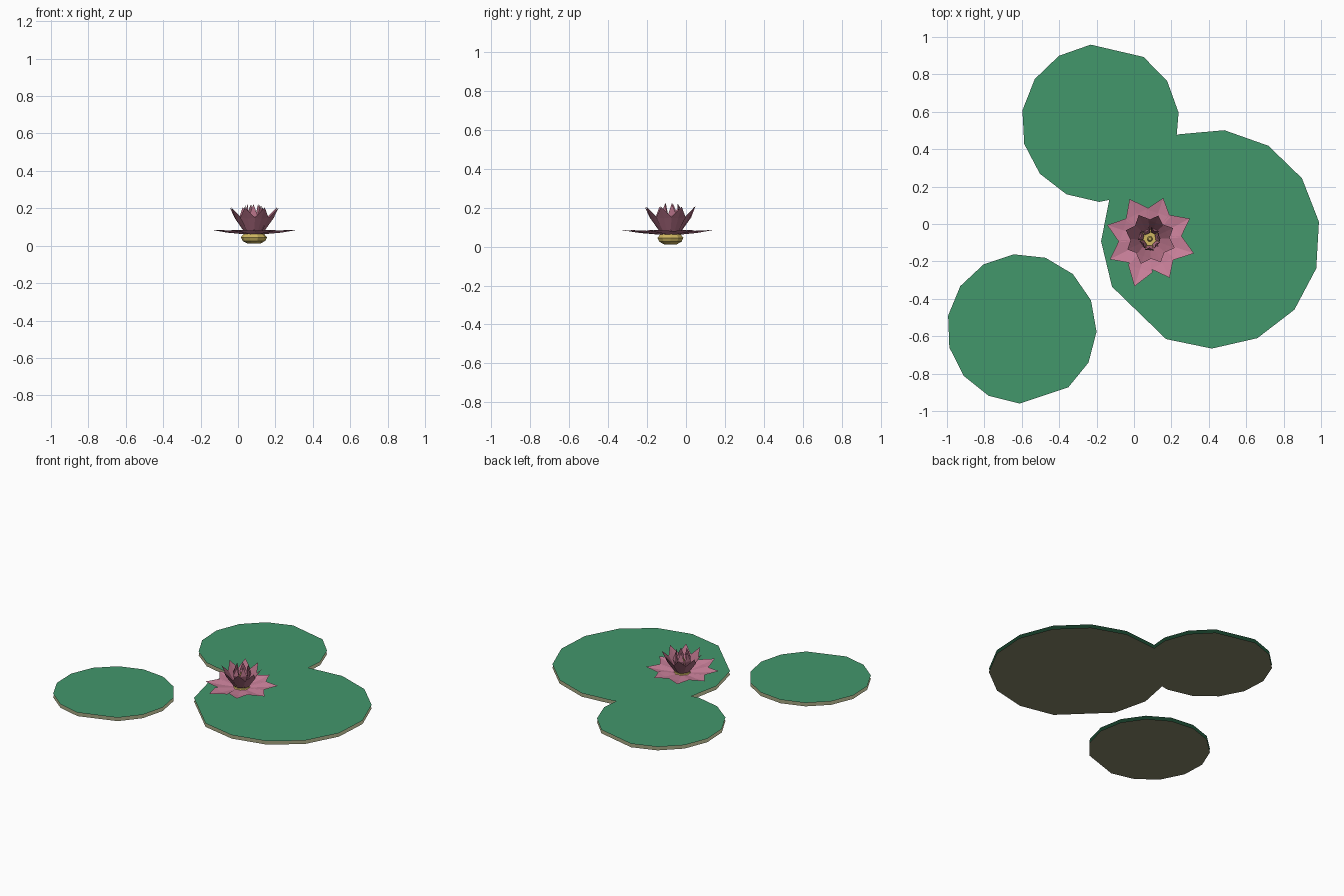
import bpy, bmesh
from math import cos, sin, radians
from mathutils import Vector, Matrix

cube = bpy.data.objects.get("Cube")
if cube:
    bpy.data.objects.remove(cube)


def material(name, colour):
    m = bpy.data.materials.new(name)
    m.use_nodes = True
    m.diffuse_color = (*colour, 1)
    m.node_tree.nodes["Principled BSDF"].inputs["Base Color"].default_value = (*colour, 1)
    return m


leaf_green = material("leaf green", (0.055, 0.31, 0.148))
root_brown = material("olive brown", (0.24, 0.24, 0.14))
petal_pink = material("petal pink", (0.60, 0.22, 0.33))
deep_pink = material("deep pink", (0.42, 0.15, 0.22))
pollen_yellow = material("pollen yellow", (0.62, 0.47, 0.12))


def finish(name, bm, mat):
    mesh = bpy.data.meshes.new(name)
    bm.to_mesh(mesh)
    bm.free()
    mesh.materials.append(mat)
    obj = bpy.data.objects.new(name, mesh)
    bpy.context.collection.objects.link(obj)
    return obj


def pad_sheet(name, centre, radius, start, z, mat, up):
    """Round leaf whose rim is an arc closed by one longer chord."""
    bm = bmesh.new()
    rim = []
    for i in range(14):
        a = radians(start + i * 24.6)
        rim.append(bm.verts.new((centre[0] + radius * cos(a),
                                 centre[1] + radius * sin(a), z)))
    bm.faces.new(rim if up else rim[::-1])
    finish(name, bm, mat)


# Floating pads: a green top sheet above a brown underside sheet
pads = {
    "large_pad": ((0.41, -0.08), 0.586, -114),
    "back_pad": ((-0.18, 0.54), 0.422, 97),
    "small_pad": ((-0.60, -0.56), 0.40, -51.5),
}
for name, (centre, radius, start) in pads.items():
    pad_sheet(name + "_top", centre, radius, start, 0.025, leaf_green, True)
    pad_sheet(name + "_underside", centre, radius, start, 0, root_brown, False)

FLOWER = Vector((0.085, -0.08, 0))


def petal_ring(name, count, start, spine, widths, cup, mat, reach=(1,)):
    """Ring of creased petals; spine lists (radius, height) from base to tip."""
    bm = bmesh.new()
    for k in range(count):
        turn = Matrix.Rotation(radians(start + k * 360 / count), 3, "Z")
        scale = reach[k % len(reach)]
        rows = []
        for (r, z), w in zip(spine, widths):
            points = [(r * scale, -w, z + cup * w), (r * scale, 0, z), (r * scale, w, z + cup * w)]
            rows.append([bm.verts.new(FLOWER + turn @ Vector(p)) for p in points])
        tip = bm.verts.new(FLOWER + turn @ Vector((spine[-1][0] * scale, 0, spine[-1][1])))
        for low, high in zip(rows, rows[1:]):
            for s in (0, 1):
                bm.faces.new((low[s], high[s], high[s + 1], low[s + 1]))
        for s in (0, 1):
            bm.faces.new((rows[-1][s], tip, rows[-1][s + 1]))
    bmesh.ops.recalc_face_normals(bm, faces=bm.faces)
    finish(name, bm, mat)


# Flower petals: wide flat outer ring, raised middle ring, closed bud
petal_ring("outer_petals", 8, -18, [(0.04, 0.06), (0.15, 0.07), (0.24, 0.085)],
           [0.02, 0.068], 0.15, petal_pink, (1.03, 1, 0.96, 1, 1, 1, 1.11, 0.97))
petal_ring("middle_petals", 8, -20, [(0.05, 0.075), (0.095, 0.145), (0.137, 0.205)],
           [0.02, 0.042], 0.1, deep_pink, (1.03, 1, 0.97))
petal_ring("bud_petals", 7, 10, [(0.03, 0.08), (0.052, 0.16), (0.04, 0.222)],
           [0.014, 0.024], -0.1, deep_pink, (1, 1.15))


def turned(name, profile, sides, mat):
    """Solid of revolution from (radius, height) pairs."""
    bm = bmesh.new()
    rings = []
    for r, z in profile:
        rings.append([bm.verts.new(FLOWER + Vector((r * cos(radians(360 * i / sides)),
                                                    r * sin(radians(360 * i / sides)), z)))
                      for i in range(sides)])
    for low, high in zip(rings, rings[1:]):
        for i in range(sides):
            j = (i + 1) % sides
            bm.faces.new((low[i], low[j], high[j], high[i]))
    bm.faces.new(rings[0][::-1])
    bm.faces.new(rings[-1])
    finish(name, bm, mat)


# Yellow cup under the petals and stamen in the middle
turned("flower_base", [(0.035, 0.012), (0.06, 0.025), (0.07, 0.045), (0.05, 0.068)], 10, pollen_yellow)
turned("stamen", [(0.012, 0.06), (0.016, 0.15), (0.008, 0.165)], 8, pollen_yellow)
